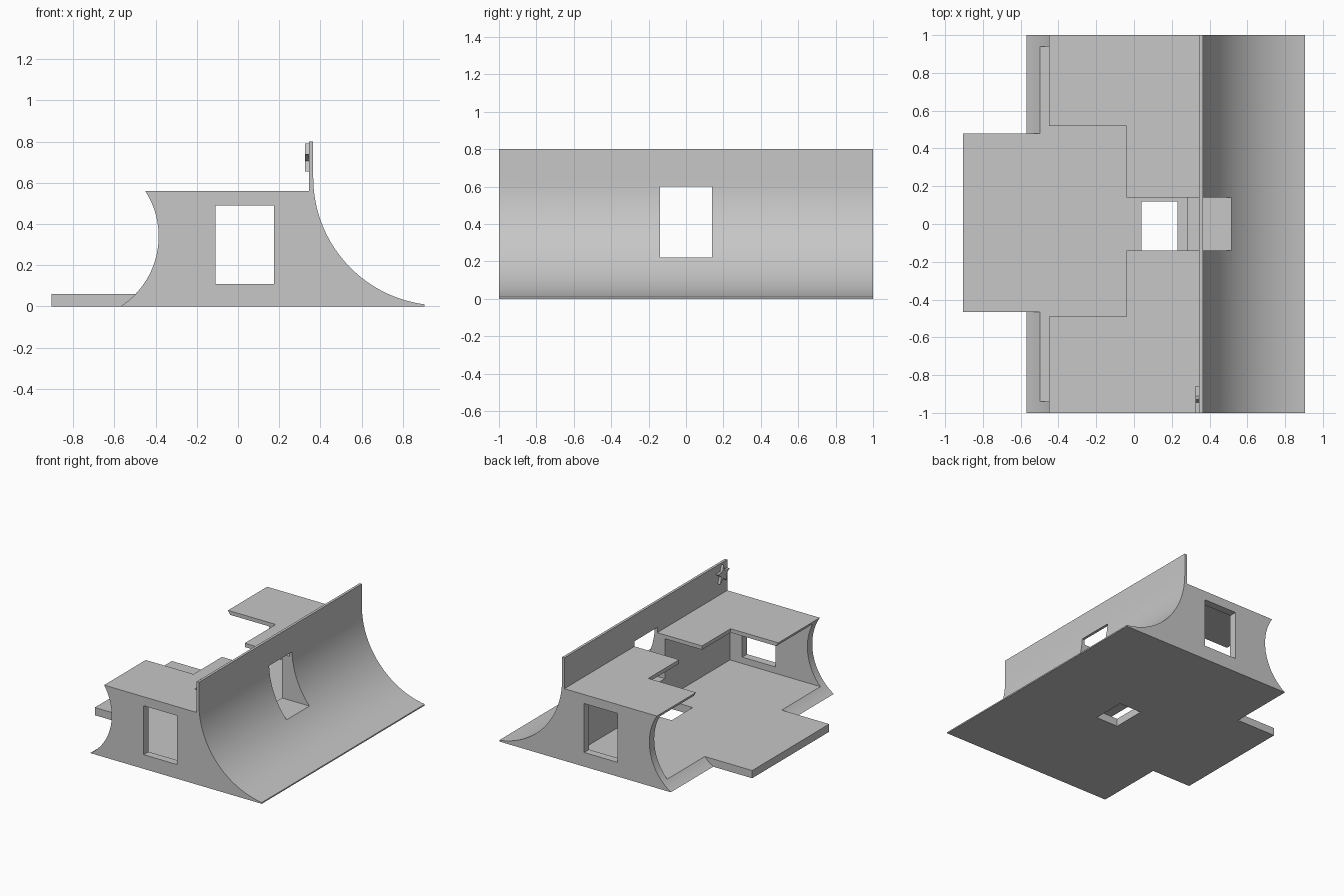
import bpy
import bmesh
from math import sin, cos, pi, radians, asin, acos
from mathutils import Vector

cube = bpy.data.objects.get("Cube")
if cube:
    bpy.data.objects.remove(cube, do_unlink=True)

# One plain grey for everything
grey = bpy.data.materials.new("plain grey")
grey.use_nodes = True
colour = (0.57, 0.57, 0.57, 1)
grey.diffuse_color = colour
grey.node_tree.nodes["Principled BSDF"].inputs["Base Color"].default_value = colour


def prism(name, points, depth):
    """Extrude a closed 3D outline along a depth vector."""
    bm = bmesh.new()
    face = bm.faces.new([bm.verts.new(p) for p in points])
    grown = bmesh.ops.extrude_face_region(bm, geom=[face])["geom"]
    moved = [v for v in grown if isinstance(v, bmesh.types.BMVert)]
    bmesh.ops.translate(bm, verts=moved, vec=Vector(depth))
    bmesh.ops.recalc_face_normals(bm, faces=bm.faces)
    mesh = bpy.data.meshes.new(name)
    bm.to_mesh(mesh)
    bm.free()
    mesh.materials.append(grey)
    obj = bpy.data.objects.new(name, mesh)
    bpy.context.collection.objects.link(obj)
    return obj


def box(name, x, y, z):
    outline = [(x[0], y[0], z[0]), (x[1], y[0], z[0]),
               (x[1], y[1], z[0]), (x[0], y[1], z[0])]
    return prism(name, outline, (0, 0, z[1] - z[0]))


def arc(cx, cz, r, start, end, steps):
    angles = [start + (end - start) * i / steps for i in range(steps + 1)]
    return [(cx + r * cos(a), cz + r * sin(a)) for a in angles]


def combine(target, other, operation):
    """Apply a boolean and remove the helper."""
    other.hide_render = True
    mod = target.modifiers.new("cut", "BOOLEAN")
    mod.operation, mod.object, mod.solver = operation, other, "EXACT"
    bpy.context.view_layer.objects.active = target
    bpy.ops.object.modifier_apply(modifier=mod.name)
    bpy.data.objects.remove(other, do_unlink=True)


# Body: end profile with a sweeping right side and a hollowed left side
half_len, wall, floor_top, roof_top = 1.0, 0.06, 0.06, 0.56
sweep = arc(0.985, 0.625, 0.62, pi, pi + acos(0.08 / 0.62), 32)
hollow = arc(-0.79, 0.34, 0.405, -asin(0.34 / 0.405), asin(0.22 / 0.405), 28)
profile = [(0.345, roof_top), (0.345, 0.8), (0.365, 0.8)]
profile += sweep + [(0.905, 0)] + hollow
body = prism("body", [(x, -half_len, z) for x, z in profile], (0, 2 * half_len, 0))

# Hollow interior, open on the left
inner = half_len - wall
combine(body, box("interior", (-1, 0.28), (-inner, inner), (floor_top, 0.53)), "DIFFERENCE")

# Stepped opening in the roof, windows and floor hole
openings = {
    "roof_opening": ((-1, -0.04), (-0.49, 0.52), (0.5, 0.65)),
    "roof_slot": ((-0.1, 0.3), (-0.14, 0.14), (0.5, 0.65)),
    "sweep_window": ((0.2, 0.7), (-0.14, 0.14), (0.22, 0.6)),
    "end_windows": ((-0.11, 0.175), (-1.2, 1.2), (0.11, 0.49)),
    "floor_hole": ((0.04, 0.23), (-0.14, 0.12), (-0.1, 0.1)),
}
for name, size in openings.items():
    combine(body, box(name, *size), "DIFFERENCE")

# Floor extension on the left
combine(body, box("platform", (-0.905, -0.45), (-0.465, 0.48), (0, floor_top)), "UNION")

# Smooth curves, sharp corners
bpy.ops.object.select_all(action="DESELECT")
body.select_set(True)
bpy.context.view_layer.objects.active = body
bpy.ops.object.shade_smooth_by_angle(angle=radians(25))

# Small star on the inner face of the upright panel
star = []
for i in range(10):
    r = 0.075 if i % 2 == 0 else 0.03
    a = pi / 2 + i * pi / 5
    star.append((0.325, -0.928 + r * cos(a), 0.715 + r * sin(a)))
prism("star_ornament", star, (0.02, 0, 0))
